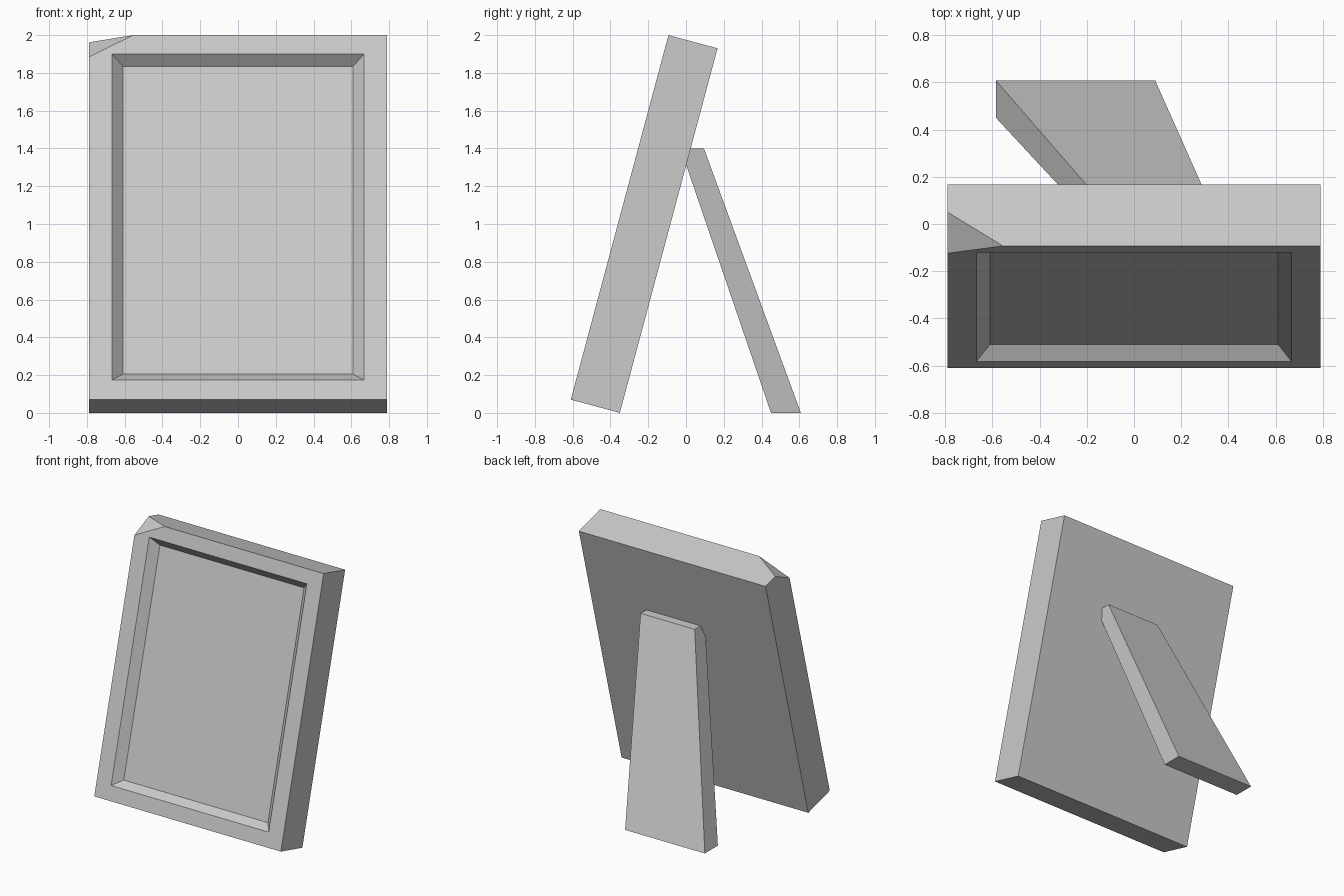
import bpy, bmesh, math
from mathutils import Vector

if "Cube" in bpy.data.objects:
    bpy.data.objects.remove(bpy.data.objects["Cube"])

W, T, H = 0.79, 0.269, 1.998   # half width, thickness, height of the frame
TILT = math.radians(-15)


def finish(bm, name):
    bmesh.ops.recalc_face_normals(bm, faces=bm.faces)
    mesh = bpy.data.meshes.new(name)
    bm.to_mesh(mesh)
    bm.free()
    obj = bpy.data.objects.new(name, mesh)
    bpy.context.collection.objects.link(obj)
    return obj


def set_rect(face, half_x, y, z_low, z_high):
    mid = face.calc_center_median().z
    for v in face.verts:
        v.co = (math.copysign(half_x, v.co.x), y, z_high if v.co.z > mid else z_low)


# Frame slab in its own upright space, front at y = 0
bm = bmesh.new()
bmesh.ops.create_cube(bm, size=1)
for v in bm.verts:
    v.co = (v.co.x * 2 * W, (v.co.y + 0.5) * T, (v.co.z + 0.5) * H)

# Recessed picture area with sloping walls
front = min(bm.faces, key=lambda f: f.calc_center_median().y)
bmesh.ops.inset_individual(bm, faces=[front], thickness=0.1)
set_rect(front, 0.667, 0, 0.109, 1.894)
bmesh.ops.inset_individual(bm, faces=[front], thickness=0.05)
set_rect(front, 0.61, 0.062, 0.156, 1.844)

# Chipped upper corner
a, b, c = Vector((-W, 0, H - 0.12)), Vector((-0.555, 0, H)), Vector((-W, 0.148, H))
normal = (b - a).cross(c - a)
if normal.z < 0:
    normal.negate()
cut = bmesh.ops.bisect_plane(bm, geom=bm.verts[:] + bm.edges[:] + bm.faces[:],
                             plane_co=a, plane_no=normal, clear_outer=True)
bmesh.ops.holes_fill(bm, edges=[e for e in bm.edges if e.is_boundary], sides=0)
frame = finish(bm, "picture_frame")
frame.rotation_euler.x = TILT
frame.location = (0, -0.61, 0.07)

# Skewed, tapering easel leg: side profile joined across its width
profile = [(0.45, 0), (0.608, 0), (0.095, 1.4), (0.02, 1.4), (0, 1.315)]
bm = bmesh.new()
left = [bm.verts.new((-0.585 + 0.318 * z, y, z)) for y, z in profile]
right = [bm.verts.new((0.09 + 0.163 * z, y, z)) for y, z in profile]
bm.faces.new(left)
bm.faces.new(right)
for i in range(len(profile)):
    j = (i + 1) % len(profile)
    bm.faces.new((left[i], left[j], right[j], right[i]))
finish(bm, "easel_leg")
